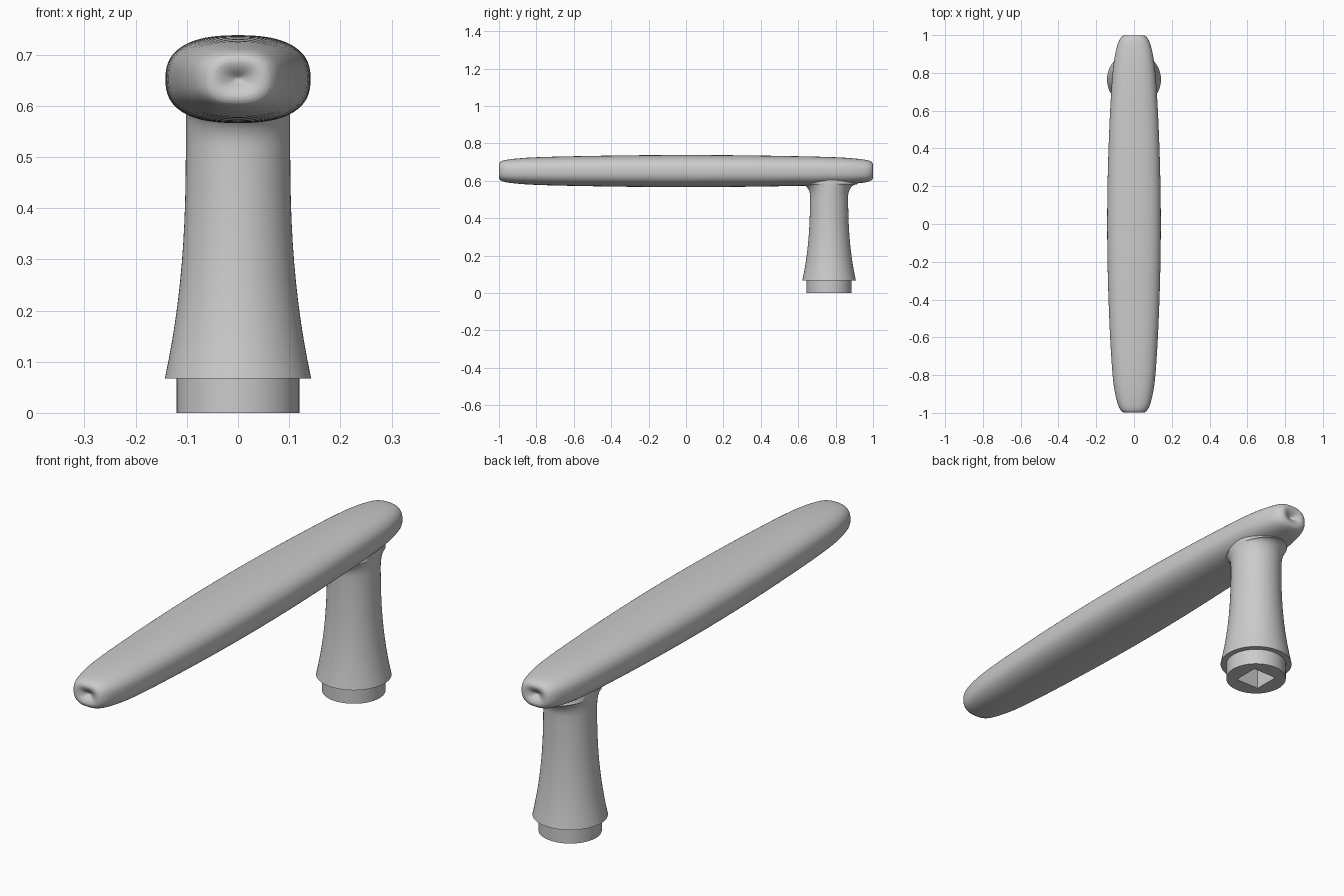
import bpy, bmesh
from math import cos, sin, pi, copysign

if "Cube" in bpy.data.objects:
    bpy.data.objects.remove(bpy.data.objects["Cube"])


def loft(name, rings, cap_start=True, cap_end=True):
    """Skin a list of equal-length point rings into a mesh object."""
    bm = bmesh.new()
    loops = [[bm.verts.new(p) for p in ring] for ring in rings]
    n = len(loops[0])
    for a, b in zip(loops, loops[1:]):
        for i in range(n):
            j = (i + 1) % n
            bm.faces.new((a[i], a[j], b[j], b[i]))
    if cap_start:
        bm.faces.new(loops[0][::-1])
    if cap_end:
        bm.faces.new(loops[-1])
    bmesh.ops.recalc_face_normals(bm, faces=bm.faces)
    mesh = bpy.data.meshes.new(name)
    bm.to_mesh(mesh)
    bm.free()
    obj = bpy.data.objects.new(name, mesh)
    bpy.context.collection.objects.link(obj)
    return obj


def shade(obj):
    bpy.ops.object.select_all(action='DESELECT')
    obj.select_set(True)
    bpy.context.view_layer.objects.active = obj
    bpy.ops.object.shade_smooth_by_angle(angle=pi / 6)


# Lever grip: rounded cross-sections along y, dimpled at both ends
GRIP_Z = 0.652


def oval(y, rx, rz, n=32, power=2.5):
    pts = []
    for i in range(n):
        c, s = cos(2 * pi * i / n), sin(2 * pi * i / n)
        pts.append((rx * copysign(abs(c) ** (2 / power), c), y,
                    GRIP_Z + rz * copysign(abs(s) ** (2 / power), s)))
    return pts


half = [(0.978, 0.004, 0.003), (0.984, 0.014, 0.009), (0.994, 0.028, 0.019),
        (1.001, 0.046, 0.034), (0.996, 0.063, 0.049), (0.976, 0.079, 0.058),
        (0.94, 0.091, 0.064), (0.88, 0.105, 0.070), (0.8, 0.115, 0.075),
        (0.6, 0.128, 0.080), (0.3, 0.140, 0.085)]
sections = half + [(0, 0.144, 0.087)] + [(-y, a, b) for y, a, b in half[::-1]]
grip = loft("lever_grip", [oval(*s) for s in sections])
sub = grip.modifiers.new("smooth", 'SUBSURF')
sub.levels = sub.render_levels = 2
shade(grip)

# Stem: square spindle socket, collar, flared neck and fillet into the grip
STEM_Y = 0.765
SEG = 64


def ring(z, rx, ry=None, square=False):
    pts = []
    for i in range(SEG):
        c, s = cos(2 * pi * i / SEG), sin(2 * pi * i / SEG)
        k = 1 / max(abs(c), abs(s)) if square else 1
        pts.append((rx * c * k, STEM_Y + (ry or rx) * s * k, z))
    return pts


rings = [ring(0.25, 0.055, square=True), ring(0, 0.055, square=True),
         ring(0, 0.12), ring(0.067, 0.12), ring(0.067, 0.143)]
# concave neck
for i in range(1, 13):
    t = i / 12
    rings.append(ring(0.067 + 0.453 * t, 0.102 + 0.041 * (1 - t) ** 2.4))
# fillet widening along the lever
for i in range(1, 9):
    a = i / 8 * pi / 2
    rings.append(ring(0.52 + 0.062 * sin(a), 0.102, 0.102 + 0.05 * (1 - cos(a))))
rings += [ring(0.61, 0.098, 0.13), ring(0.645, 0.088, 0.09)]
stem = loft("stem", rings)
shade(stem)
